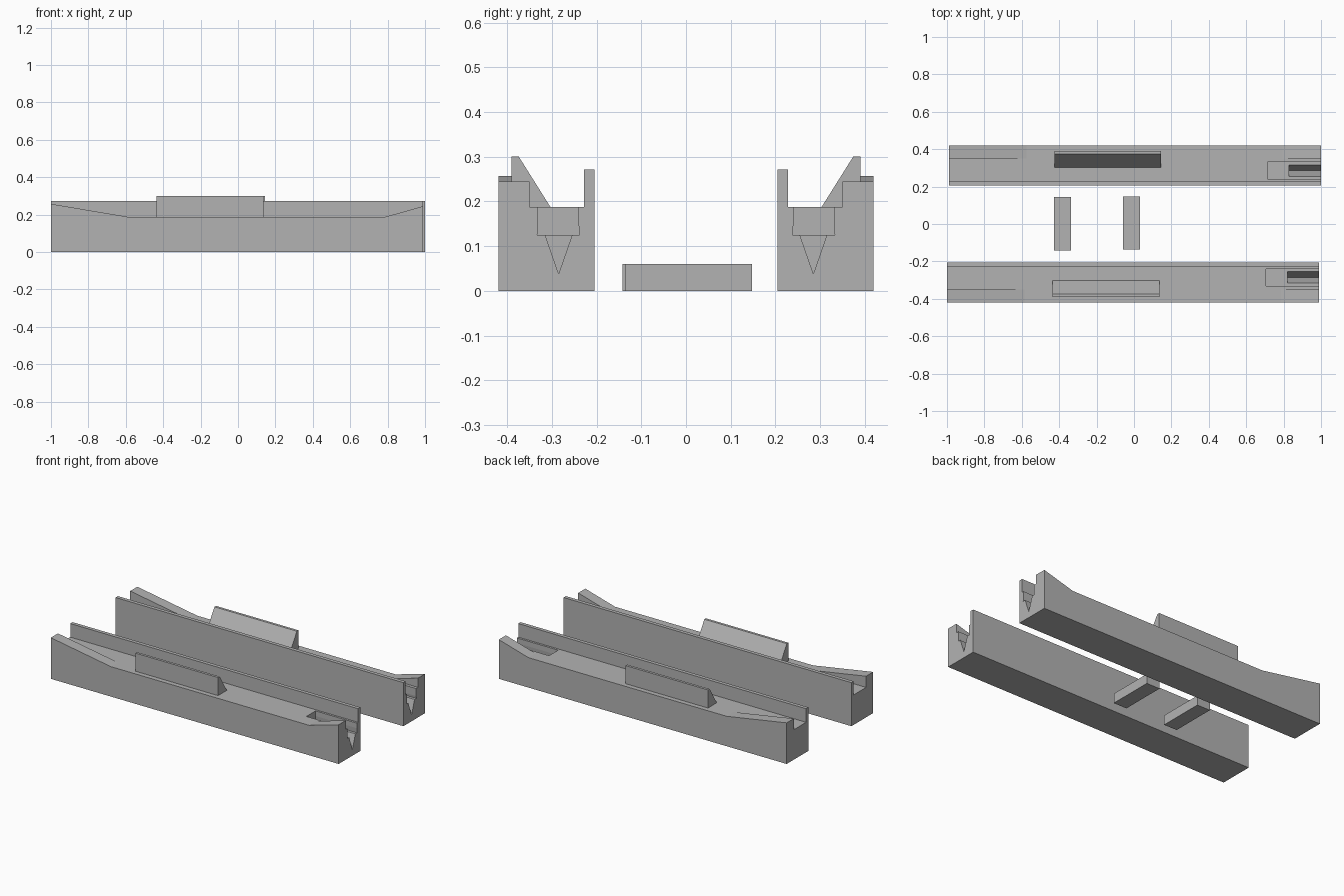
import bpy, bmesh

if "Cube" in bpy.data.objects:
    bpy.data.objects.remove(bpy.data.objects["Cube"])

grey = bpy.data.materials.new("plain grey")
grey.diffuse_color = (0.45, 0.45, 0.45, 1)
grey.use_nodes = True
grey.node_tree.nodes["Principled BSDF"].inputs["Base Color"].default_value = grey.diffuse_color


def prism(name, pts, axis, a, b, side=1, dx=0):
    """Extrude a profile along x (points are y, z) or along y (points are x, z)."""
    def place(p, t):
        x, y = (t, p[0]) if axis == "x" else (p[0], t)
        return (x + dx, y * side, p[1])
    bm = bmesh.new()
    ends = [[bm.verts.new(place(p, t)) for p in pts] for t in (a, b)]
    bm.faces.new(ends[0])
    bm.faces.new(ends[1])
    n = len(pts)
    for i in range(n):
        j = (i + 1) % n
        bm.faces.new((ends[0][i], ends[0][j], ends[1][j], ends[1][i]))
    bmesh.ops.recalc_face_normals(bm, faces=bm.faces)
    mesh = bpy.data.meshes.new(name)
    bm.to_mesh(mesh)
    bm.free()
    mesh.materials.append(grey)
    ob = bpy.data.objects.new(name, mesh)
    bpy.context.collection.objects.link(ob)
    return ob


def box(y0, y1, z0, z1):
    return [(y0, z0), (y1, z0), (y1, z1), (y0, z1)]


def combine(ob, tool, op):
    """Boolean the tool into the object, then discard the tool."""
    mod = ob.modifiers.new(op, "BOOLEAN")
    mod.operation, mod.object, mod.solver = op, tool, "EXACT"
    bpy.context.view_layer.objects.active = ob
    bpy.ops.object.modifier_apply(modifier=mod.name)
    bpy.data.objects.remove(tool)


BED, END = 0.187, 0.995


def jaw(prefix, side, dx):
    def part(name, pts, axis, a, b):
        return prism(prefix + "_" + name, pts, axis, a, b, side, dx)

    # bed with a tall inner fence
    body = part("jaw", [(-0.42, 0), (-0.205, 0), (-0.205, 0.272), (-0.228, 0.272),
                        (-0.228, BED), (-0.42, BED)], "x", -END, END)
    # outer rail rising toward both ends
    rail = part("rail", [(-END, 0), (END, 0), (END, 0.245), (0.79, BED),
                         (-0.58, BED), (-END, 0.257)], "y", -0.42, -0.35)
    combine(body, rail, "UNION")
    # stepped pocket and V groove open at one end
    pocket = part("pocket", [(-0.333, 0.125), (-0.238, 0.125), (-0.241, 0.155), (-0.241, 0.24),
                             (-0.331, 0.24), (-0.331, 0.14)], "x", 0.71, 1.1)
    combine(body, pocket, "DIFFERENCE")
    groove = part("groove", [(-0.285, 0.038), (-0.253, 0.13), (-0.317, 0.13)], "x", 0.825, 1.1)
    combine(body, groove, "DIFFERENCE")
    # wedge block on the bed
    part("wedge", [(-0.39, BED), (-0.303, BED), (-0.374, 0.30), (-0.39, 0.30)],
         "x", -0.43, 0.14)


jaw("front", 1, -0.005)
jaw("rear", -1, 0.005)

# loose spacer bars between the jaws
prism("left_spacer", box(-0.427, -0.337, 0, 0.06), "y", -0.142, 0.144)
prism("right_spacer", box(-0.06, 0.031, 0, 0.06), "y", -0.137, 0.148)
